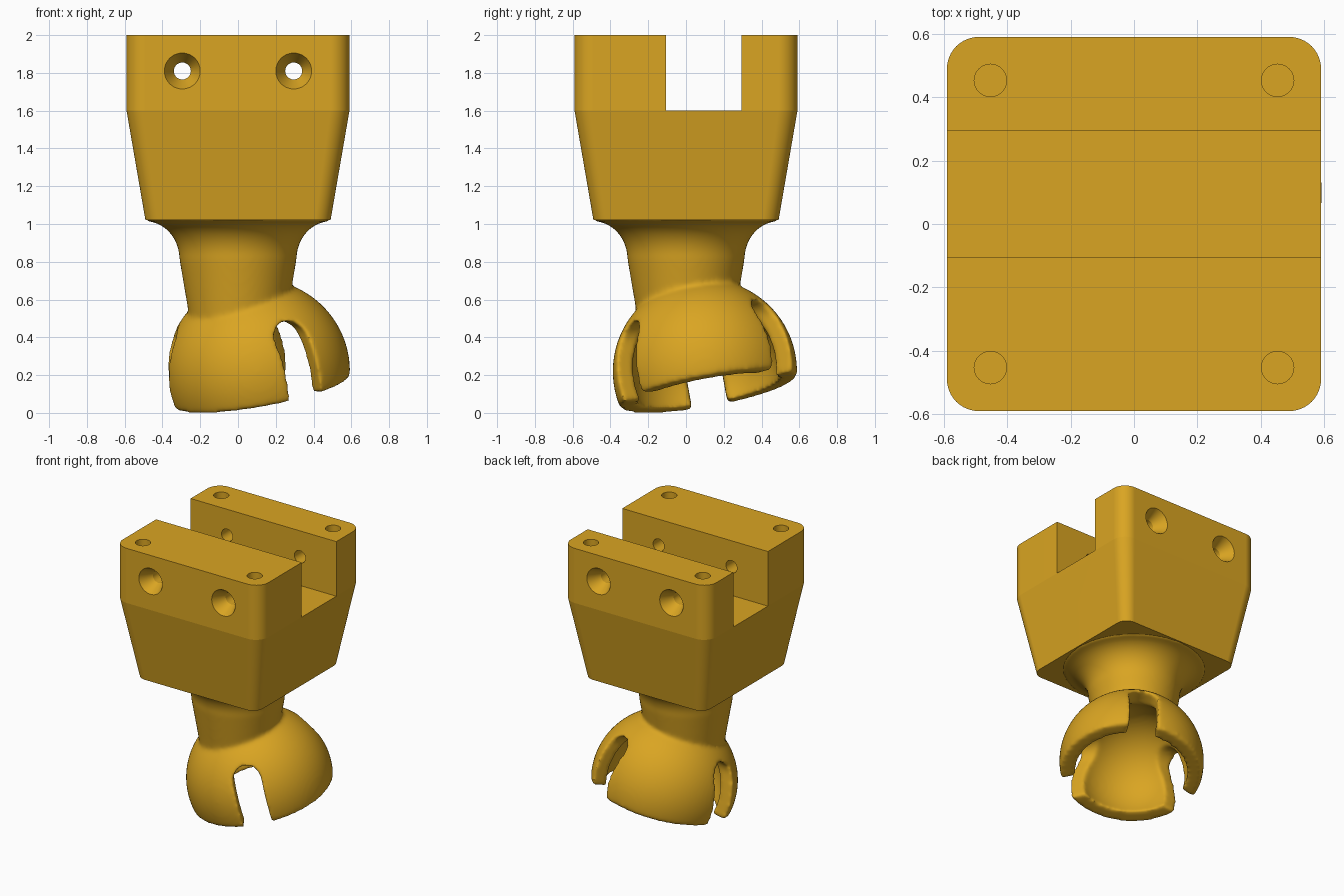
import bpy, bmesh, math
from mathutils import Vector, Matrix

if "Cube" in bpy.data.objects:
    bpy.data.objects.remove(bpy.data.objects["Cube"])

gold = bpy.data.materials.new("golden_yellow")
gold.diffuse_color = (0.70, 0.376, 0.016, 1)
gold.use_nodes = True
gold.node_tree.nodes["Principled BSDF"].inputs["Base Color"].default_value = gold.diffuse_color


def make(name, bm, matrix=None):
    bmesh.ops.recalc_face_normals(bm, faces=bm.faces)
    if matrix:
        bmesh.ops.transform(bm, matrix=matrix, verts=bm.verts)
    me = bpy.data.meshes.new(name)
    bm.to_mesh(me)
    bm.free()
    ob = bpy.data.objects.new(name, me)
    bpy.context.collection.objects.link(ob)
    me.materials.append(gold)
    return ob


def loft(name, rings, matrix=None):
    """Skin a list of equal-length point rings and cap both ends."""
    bm = bmesh.new()
    vs = [[bm.verts.new(p) for p in r] for r in rings]
    n = len(vs[0])
    for a, b in zip(vs, vs[1:]):
        for i in range(n):
            bm.faces.new((a[i], a[(i + 1) % n], b[(i + 1) % n], b[i]))
    bm.faces.new(vs[0][::-1])
    bm.faces.new(vs[-1])
    return make(name, bm, matrix)


def lathe(name, profile, matrix=None, n=48):
    return loft(name, [[(r * math.cos(2 * math.pi * i / n), r * math.sin(2 * math.pi * i / n), z)
                        for i in range(n)] for r, z in profile], matrix)


def box(name, lo, hi, matrix=None):
    return loft(name, [[(lo[0], lo[1], z), (hi[0], lo[1], z), (hi[0], hi[1], z), (lo[0], hi[1], z)]
                       for z in (lo[2], hi[2])], matrix)


def ball(name, r, matrix):
    bm = bmesh.new()
    bmesh.ops.create_uvsphere(bm, u_segments=96, v_segments=64, radius=r)
    return make(name, bm, matrix)


def bake(ob):
    """Apply every modifier on the object."""
    deps = bpy.context.evaluated_depsgraph_get()
    me = bpy.data.meshes.new_from_object(ob.evaluated_get(deps))
    ob.modifiers.clear()
    ob.data = me


def combine(ob, other, op='DIFFERENCE'):
    m = ob.modifiers.new("bool", 'BOOLEAN')
    m.object, m.operation, m.solver = other, op, 'EXACT'
    bake(ob)
    bpy.data.objects.remove(other)


def smooth(ob, angle):
    bpy.ops.object.select_all(action='DESELECT')
    ob.select_set(True)
    bpy.context.view_layer.objects.active = ob
    bpy.ops.object.shade_smooth_by_angle(angle=math.radians(angle))


# Tapered block with rounded corners
def rounded_square(h, r, z, seg=12):
    pts = []
    for k, (sx, sy) in enumerate([(1, 1), (-1, 1), (-1, -1), (1, -1)]):
        for i in range(seg + 1):
            a = math.pi / 2 * (k + i / seg)
            pts.append((sx * (h - r) + r * math.cos(a), sy * (h - r) + r * math.sin(a), z))
    return pts


body = loft("clamp_body", [rounded_square(0.49, 0.08, 1.02),
                           rounded_square(0.59, 0.10, 1.60),
                           rounded_square(0.59, 0.10, 2.00)])

# Channel across the top
combine(body, box("channel", (-1, -0.105, 1.6), (1, 0.295, 2.2)))

# Countersunk cross bolt holes and blind holes in the top
for s in (-1, 1):
    along_y = Matrix.Translation((s * 0.295, 0, 1.81)) @ Matrix.Rotation(math.pi / 2, 4, 'X')
    combine(body, lathe("bolt_hole", [(0.115, -0.61), (0.095, -0.59), (0.045, -0.50),
                                      (0.045, 0.50), (0.095, 0.59), (0.115, 0.61)], along_y))
    for t in (-1, 1):
        combine(body, lathe("top_hole", [(0.051, 1.85), (0.051, 2.1)],
                            Matrix.Translation((s * 0.453, t * 0.453, 0))))
smooth(body, 8)
wn = body.modifiers.new("normals", 'WEIGHTED_NORMAL')
wn.keep_sharp = True

# Flared neck joined to a tilted ball socket
flare = [(0.49 - 0.18 * math.sin(a), 1.015 - 0.2 * (1 - math.cos(a)))
         for a in [math.pi / 2 * i / 12 for i in range(13)]]
socket = lathe("neck_and_socket", [(0.49, 1.06)] + flare + [(0.27, 0.58), (0.25, 0.45)], n=96)

axis = Vector((-0.18, -0.18, 1)).normalized()
tilt = Matrix.Translation((0.105, 0.1, 0.22)) @ Vector((0, 0, 1)).rotation_difference(axis).to_matrix().to_4x4()
combine(socket, ball("outer_ball", 0.488, tilt), 'UNION')
combine(socket, ball("inner_ball", 0.39, tilt))
combine(socket, box("rim_cut", (-1, -1, -1), (1, 1, -0.11), tilt))

# Three arched slots between the petals
W, TOP = 0.095, 0.2
arch = [(-W, -0.8), (W, -0.8)] + [(W * math.cos(math.pi * i / 16), TOP + W * math.sin(math.pi * i / 16))
                                  for i in range(17)]
for deg in (180, 60, -60):
    turn = tilt @ Matrix.Rotation(math.radians(deg), 4, 'Z')
    combine(socket, loft("slot", [[(x, y, z) for y, z in arch] for x in (0.05, 0.8)], turn))

# Round over all socket edges and blend the neck
rm = socket.modifiers.new("remesh", 'REMESH')
rm.mode, rm.voxel_size = 'VOXEL', 0.0125
sm = socket.modifiers.new("soften", 'SMOOTH')
sm.factor, sm.iterations = 0.5, 14
bake(socket)
if not socket.data.materials:
    socket.data.materials.append(gold)
smooth(socket, 60)
